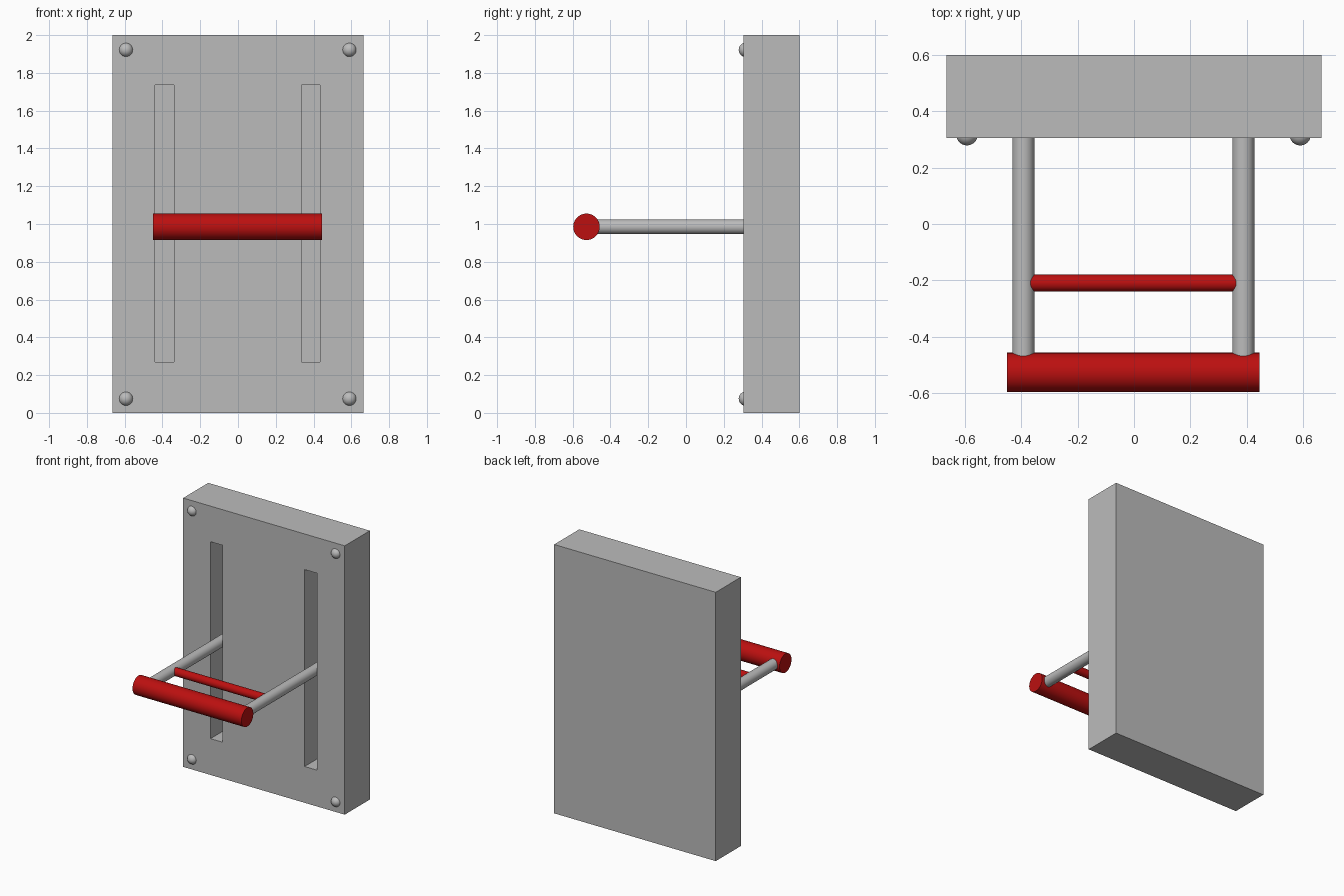
import bpy
from mathutils import Vector

cube = bpy.data.objects.get("Cube")
if cube:
    bpy.data.objects.remove(cube, do_unlink=True)


def make_material(name, color):
    mat = bpy.data.materials.new(name)
    mat.use_nodes = True
    mat.diffuse_color = color
    mat.node_tree.nodes["Principled BSDF"].inputs["Base Color"].default_value = color
    return mat


grey = make_material("steel grey", (0.5, 0.5, 0.5, 1))
red = make_material("grip red", (0.5, 0.005, 0.005, 1))


def finish(name, mat):
    obj = bpy.context.object
    obj.name = name
    obj.data.materials.append(mat)
    return obj


def box(name, low, high, mat):
    low, high = Vector(low), Vector(high)
    bpy.ops.mesh.primitive_cube_add(size=1, location=(low + high) / 2)
    obj = finish(name, mat)
    obj.scale = high - low
    bpy.ops.object.transform_apply(location=False, rotation=False, scale=True)
    return obj


def rod(name, start, end, radius, mat):
    start, end = Vector(start), Vector(end)
    axis = end - start
    bpy.ops.mesh.primitive_cylinder_add(
        vertices=48, radius=radius, depth=axis.length, location=(start + end) / 2,
        rotation=axis.to_track_quat('Z', 'Y').to_euler())
    bpy.ops.object.shade_smooth_by_angle()
    return finish(name, mat)


# Wall panel with two vertical slots
FRONT, BAR_Z = 0.305, 0.985
panel = box("wall_panel", (-0.665, FRONT, 0), (0.665, 0.6, 2), grey)
for side, x in (("right", -0.39), ("left", 0.385)):
    cutter = box(side + "_slot_cutter", (x - 0.05, FRONT - 0.1, 0.27),
                 (x + 0.05, FRONT + 0.2, 1.735), grey)
    cutter.hide_render = True
    cut = panel.modifiers.new(side + "_slot", 'BOOLEAN')
    cut.operation, cut.solver, cut.object = 'DIFFERENCE', 'EXACT', cutter
# Bake the cuts, then drop the cutters
bpy.context.view_layer.objects.active = panel
for mod in list(panel.modifiers):
    cutter = mod.object
    bpy.ops.object.modifier_apply(modifier=mod.name)
    bpy.data.objects.remove(cutter, do_unlink=True)

# Arms sliding in the slots
for side, x in (("right", -0.393), ("left", 0.388)):
    rod(side + "_arm", (x, -0.5, BAR_Z), (x, FRONT + 0.2, BAR_Z), 0.039, grey)

# Grip and cross bar
rod("grip_bar", (-0.45, -0.527, BAR_Z), (0.446, -0.527, BAR_Z), 0.07, red)
rod("cross_bar", (-0.368, -0.21, BAR_Z), (0.362, -0.21, BAR_Z), 0.03, red)

# Domed corner bolts
for v, z in (("lower", 0.075), ("upper", 1.922)):
    for side, x in (("right", -0.593), ("left", 0.59)):
        bpy.ops.mesh.primitive_uv_sphere_add(
            segments=32, ring_count=16, radius=0.038, location=(x, FRONT + 0.012, z))
        bpy.ops.object.shade_smooth()
        finish(f"{v}_{side}_bolt", grey)
